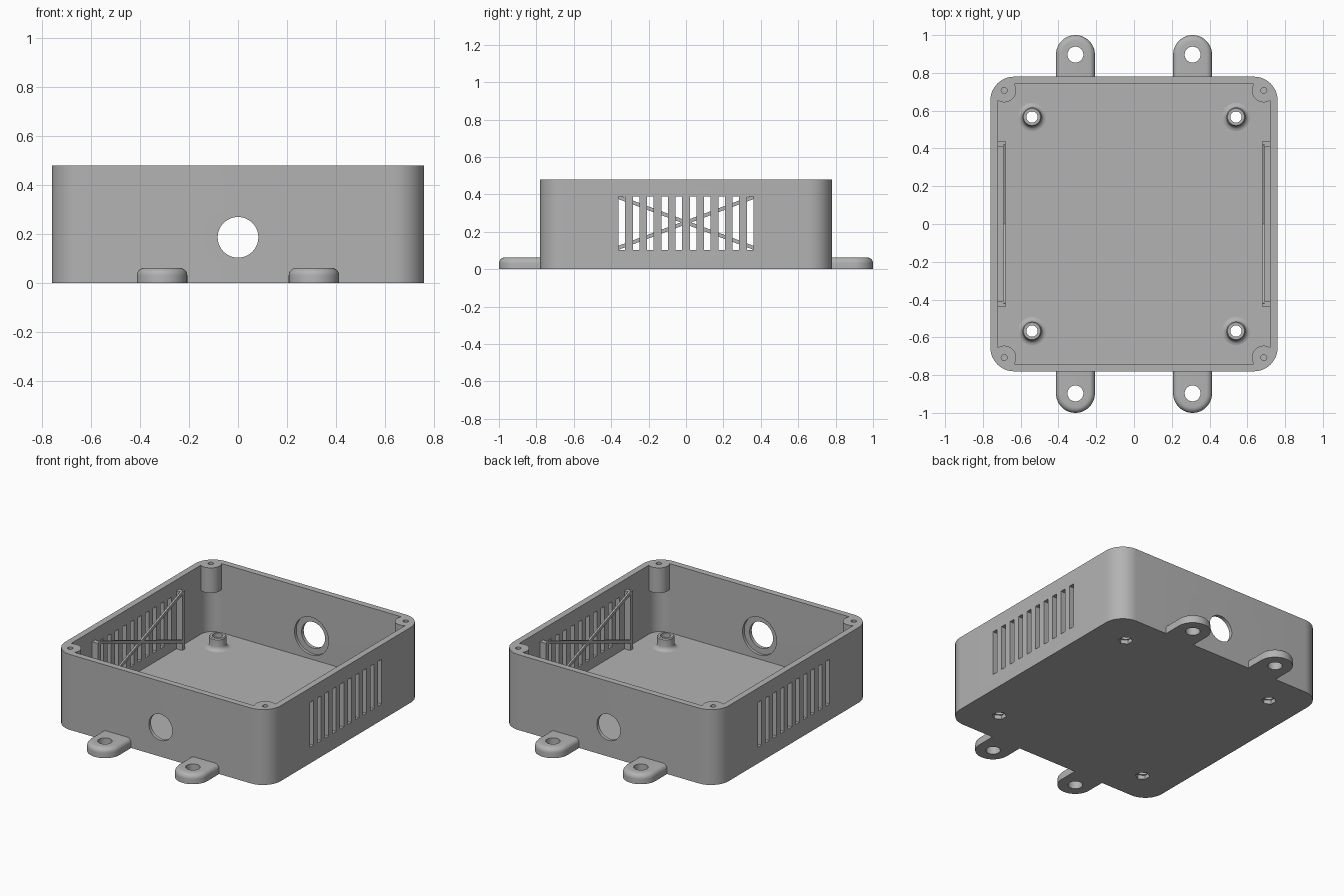
import bpy, bmesh, math
from math import pi, sin, cos
from mathutils import Matrix

cube = bpy.data.objects.get("Cube")
if cube:
    bpy.data.objects.remove(cube, do_unlink=True)

grey = bpy.data.materials.new("plain grey plastic")
grey.use_nodes = True
GREY = (0.45, 0.45, 0.45, 1)
grey.diffuse_color = GREY
grey.node_tree.nodes["Principled BSDF"].inputs["Base Color"].default_value = GREY


def make(name, bm):
    bmesh.ops.recalc_face_normals(bm, faces=bm.faces)
    me = bpy.data.meshes.new(name)
    bm.to_mesh(me)
    bm.free()
    me.materials.append(grey)
    ob = bpy.data.objects.new(name, me)
    bpy.context.collection.objects.link(ob)
    return ob


def loft(name, loops):
    """Closed solid skinned through loops of equal length."""
    bm = bmesh.new()
    rings = [[bm.verts.new(p) for p in loop] for loop in loops]
    n = len(rings[0])
    for a, b in zip(rings, rings[1:]):
        for i in range(n):
            j = (i + 1) % n
            bm.faces.new((a[i], a[j], b[j], b[i]))
    bm.faces.new(rings[0][::-1])
    bm.faces.new(rings[-1])
    return make(name, bm)


def rounded_box(name, hx, hy, r, z0, z1, n=12):
    pts = []
    for k, (sx, sy) in enumerate(((1, 1), (-1, 1), (-1, -1), (1, -1))):
        for i in range(n + 1):
            a = pi / 2 * (k + i / n)
            pts.append((sx * (hx - r) + r * cos(a), sy * (hy - r) + r * sin(a)))
    return loft(name, [[(x, y, z) for x, y in pts] for z in (z0, z1)])


def cylinder(bm, x, y, z0, z1, r, n=32):
    m = Matrix.Translation((x, y, (z0 + z1) / 2))
    bmesh.ops.create_cone(bm, cap_ends=True, segments=n, radius1=r, radius2=r,
                          depth=z1 - z0, matrix=m)


def cylinder_y(bm, y0, y1, z, r, n=48):
    m = Matrix.Translation((0, (y0 + y1) / 2, z)) @ Matrix.Rotation(pi / 2, 4, 'X')
    bmesh.ops.create_cone(bm, cap_ends=True, segments=n, radius1=r, radius2=r,
                          depth=abs(y1 - y0), matrix=m)


def box(bm, centre, size, rot_x=0):
    m = (Matrix.Translation(centre) @ Matrix.Rotation(rot_x, 4, 'X')
         @ Matrix.Diagonal((*size, 1)))
    bmesh.ops.create_cube(bm, size=1, matrix=m)


def subtract(target, cutter):
    """Cut one object out of another and discard the cutter."""
    mod = target.modifiers.new("cut", 'BOOLEAN')
    mod.operation, mod.solver, mod.object = 'DIFFERENCE', 'EXACT', cutter
    bpy.context.view_layer.update()
    deps = bpy.context.evaluated_depsgraph_get()
    me = bpy.data.meshes.new_from_object(target.evaluated_get(deps))
    target.modifiers.clear()
    target.data = me
    bpy.data.objects.remove(cutter, do_unlink=True)


def smooth(ob):
    bpy.ops.object.select_all(action='DESELECT')
    ob.select_set(True)
    bpy.context.view_layer.objects.active = ob
    bpy.ops.object.shade_smooth_by_angle(angle=math.radians(32))


HX, HY, H, WALL, FLOOR = 0.76, 0.78, 0.48, 0.04, 0.04
SIGNS = [(sx, sy) for sx in (-1, 1) for sy in (-1, 1)]

# Open tray; the cavity leaves the four corner screw posts standing
tray = rounded_box("tray", HX, HY, 0.125, 0, H)
cavity = rounded_box("cavity_cutter", HX - WALL, HY - WALL, 0.085, FLOOR, H + 0.1)
posts = bmesh.new()
for sx, sy in SIGNS:
    cylinder(posts, sx * 0.687, sy * 0.707, 0.32, H + 0.2, 0.063)
subtract(cavity, make("post_cutter", posts))
subtract(tray, cavity)

# Screw holes in the posts, and boss holes with hexagonal nut pockets below
BX, BY = 0.54, 0.567
for pocket in (False, True):
    bm = bmesh.new()
    for sx, sy in SIGNS:
        if pocket:
            cylinder(bm, sx * BX, sy * BY, -0.1, 0.025, 0.042, 6)
        else:
            cylinder(bm, sx * BX, sy * BY, -0.1, 0.2, 0.03)
            cylinder(bm, sx * 0.687, sy * 0.707, 0.36, H + 0.1, 0.016, 20)
    subtract(tray, make("hole_cutter", bm))

# Cable hole through front and back, with a counterbore inside each wall
bm = bmesh.new()
cylinder_y(bm, -1, 1, 0.187, 0.083)
subtract(tray, make("cable_hole_cutter", bm))
bm = bmesh.new()
cylinder_y(bm, -(HY - 0.022), HY - 0.022, 0.187, 0.12)
subtract(tray, make("counterbore_cutter", bm))

# Ten ventilation slots through each side wall
bm = bmesh.new()
for i in range(10):
    box(bm, (0, (i - 4.5) * 0.0762, 0.245), (2, 0.036, 0.285))
subtract(tray, make("slot_cutter", bm))
smooth(tray)

# Vent guards inside the side walls: two upright ends and crossed braces
for side, sx in (("left", 1), ("right", -1)):
    bm = bmesh.new()
    for s in (-1, 1):
        box(bm, (sx * 0.7, s * 0.425, 0.225), (0.04, 0.03, 0.37))
        box(bm, (sx * 0.686, 0, 0.25), (0.012, 0.9, 0.02), s * math.atan(0.375))
    make(side + "_vent_guard", bm)

# Standoff bosses: a lathed ring with a flared foot
foot = [(0.05 + 0.025 * (1 - sin(t * pi / 8)), FLOOR + 0.025 * (1 - cos(t * pi / 8)))
        for t in range(5)]
profile = [(0.03, FLOOR)] + foot + [(0.05, 0.108), (0.045, 0.115), (0.03, 0.115)]
for k, (sx, sy) in enumerate(SIGNS):
    bm = bmesh.new()
    n = 32
    rings = [[bm.verts.new((sx * BX + r * cos(2 * pi * i / n),
                            sy * BY + r * sin(2 * pi * i / n), z)) for i in range(n)]
             for r, z in profile]
    for a, b in zip(rings, rings[1:] + rings[:1]):
        for i in range(n):
            j = (i + 1) % n
            bm.faces.new((a[i], a[j], b[j], b[i]))
    smooth(make(f"standoff_{k + 1}", bm))

# Mounting tabs: rounded ends, rolled top edge, screw hole
TX, TY, TR, TH, ROLL = 0.31, 0.897, 0.103, 0.062, 0.03


def tab_outline(inset, z, sx, sy):
    r = TR - inset
    arc = [(r * cos(pi * i / 24), TY + r * sin(pi * i / 24)) for i in range(25)]
    return [(sx * TX + x, sy * y, z) for x, y in [(r, HY)] + arc + [(-r, HY)]]


for sx, sy in SIGNS:
    loops = [tab_outline(0, 0, sx, sy)]
    for i in range(7):
        a = pi / 2 * i / 6
        loops.append(tab_outline(ROLL * (1 - cos(a)), TH - ROLL + ROLL * sin(a), sx, sy))
    name = ("back" if sy > 0 else "front") + ("_left" if sx > 0 else "_right")
    tab = loft(name + "_mounting_tab", loops)
    bm = bmesh.new()
    cylinder(bm, sx * TX, sy * TY, -0.1, 0.2, 0.042)
    subtract(tab, make("tab_hole_cutter", bm))
    smooth(tab)
